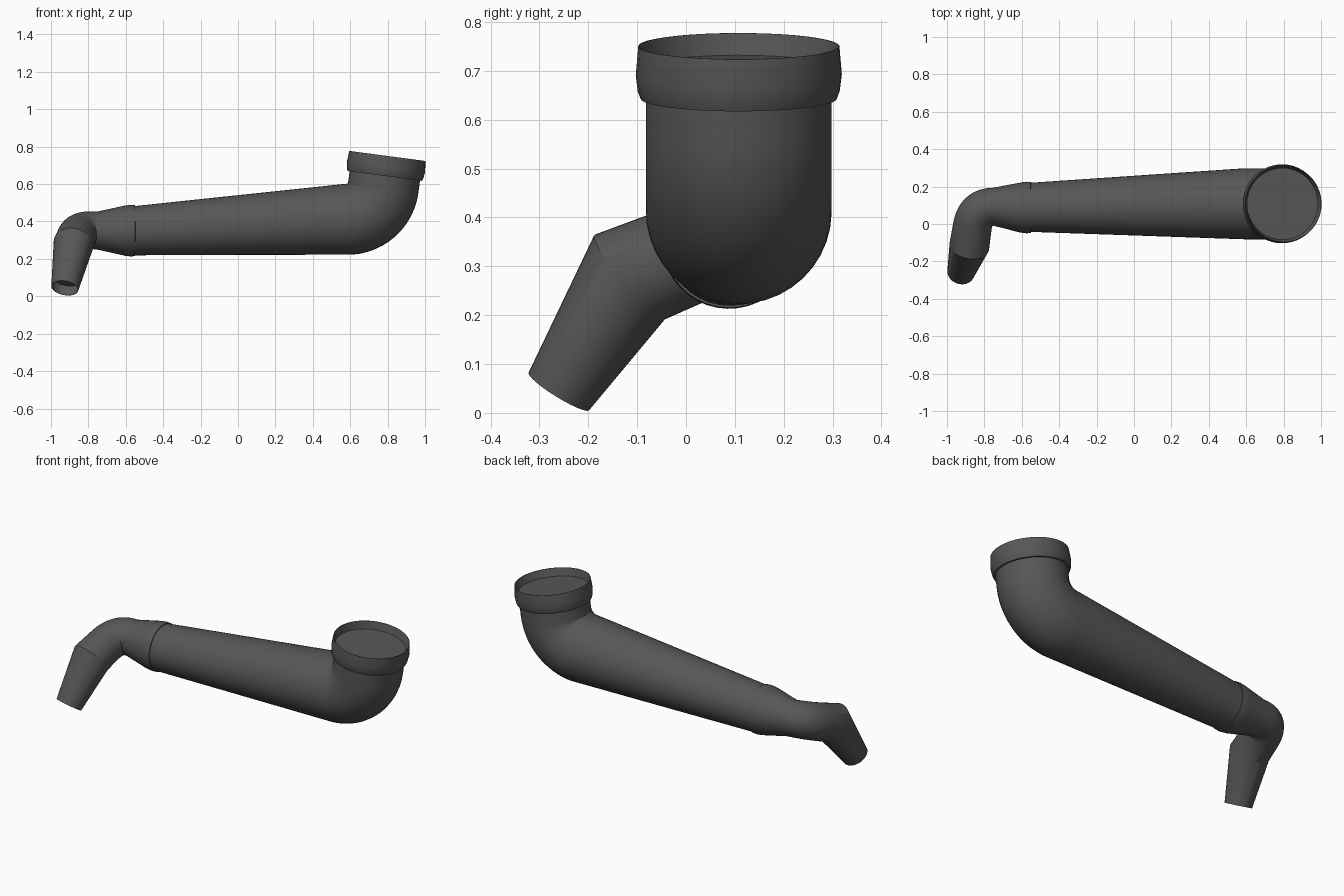
import bpy, bmesh, math
from mathutils import Vector

if "Cube" in bpy.data.objects:
    bpy.data.objects.remove(bpy.data.objects["Cube"])

SIDES = 40
mat = bpy.data.materials.new("dark_grey")
mat.diffuse_color = (0.095, 0.095, 0.095, 1)
mat.use_nodes = True
mat.node_tree.nodes["Principled BSDF"].inputs["Base Color"].default_value = mat.diffuse_color


def loft(name, rings, cap_start=False, cap_end=False):
    """Skin a list of rings of points into one object."""
    bm = bmesh.new()
    vr = [[bm.verts.new(p) for p in ring] for ring in rings]
    for a, b in zip(vr, vr[1:]):
        for i in range(SIDES):
            j = (i + 1) % SIDES
            bm.faces.new((a[i], a[j], b[j], b[i]))
    if cap_start:
        bm.faces.new(vr[0][::-1])
    if cap_end:
        bm.faces.new(vr[-1])
    me = bpy.data.meshes.new(name)
    bm.to_mesh(me)
    bm.free()
    me.materials.append(mat)
    ob = bpy.data.objects.new(name, me)
    bpy.context.collection.objects.link(ob)
    bpy.ops.object.select_all(action='DESELECT')
    ob.select_set(True)
    bpy.context.view_layer.objects.active = ob
    bpy.ops.object.shade_smooth_by_angle(angle=math.radians(25))
    return ob


def circle(c, u, w, r):
    return [c + r * (math.cos(t) * u + math.sin(t) * w)
            for t in (2 * math.pi * i / SIDES for i in range(SIDES))]


def frame(d):
    u = d.cross(Vector((0, 1, 0.3))).normalized()
    return u, d.cross(u)


def pipe(name, path, **caps):
    """Tube through (point, radius) pairs with mitred joints."""
    pts = [Vector(p) for p, r in path]
    dirs = [(b - a).normalized() for a, b in zip(pts, pts[1:])]
    u, w = frame(dirs[0])
    rings = []
    for k, (p, r) in enumerate(path):
        a = dirs[max(k - 1, 0)]
        b = dirs[min(k, len(dirs) - 1)]
        n = a + b
        rings.append([q - a * ((q - pts[k]).dot(n) / a.dot(n))
                      for q in circle(pts[k], u, w, r)])
        rot = a.rotation_difference(b)
        u, w = rot @ u, rot @ w
    return loft(name, rings, **caps)


def revolve(name, origin, d, profile, **caps):
    """Turn (distance, radius) pairs around an axis."""
    u, w = frame(d)
    return loft(name, [circle(origin + d * t, u, w, r) for t, r in profile], **caps)


# Long tapered shaft with the wide elbow, closed by a disc inside the rim
mouth = Vector((0.131, 0, 0.991)).normalized()
path = [((-0.56, 0.089, 0.35), 0.131)]
for i in range(13):
    t = math.radians(-87 + 79.5 * i / 12)
    path.append(((0.585 + 0.193 * math.cos(t), 0.108, 0.605 + 0.193 * math.sin(t)), 0.19))
elbow_end = Vector(path[-1][0])
path.append((tuple(elbow_end + mouth * 0.128), 0.19))
pipe("shaft", path, cap_end=True)

# Bulged collar around the wide mouth
revolve("mouth_rim", elbow_end, mouth,
        [(0.064, 0.188), (0.064, 0.201), (0.08, 0.207), (0.113, 0.211),
         (0.172, 0.206), (0.172, 0.204), (0.128, 0.192), (0.126, 0.188)])

# Small neck: collar, taper, tight bend, then a kinked spout
neck = [((-0.549, 0.0885, 0.351), 0.126), ((-0.551, 0.0885, 0.351), 0.136),
        ((-0.575, 0.088, 0.351), 0.138), ((-0.605, 0.088, 0.351), 0.134)]
start = Vector((-0.755, 0.092, 0.352))
corner = Vector((-0.848, 0.09, 0.359))
knee = Vector((-0.88, -0.115, 0.278))
tip = Vector((-0.926, -0.26, 0.044))
bend_end = corner.lerp(knee, 0.5)
for i in range(11):
    t = i / 10
    p = start.lerp(corner, t).lerp(corner.lerp(bend_end, t), t)
    neck.append((tuple(p), 0.101 + 0.003 * t))
neck += [(tuple(knee), 0.107), (tuple(tip), 0.073)]
pipe("neck_and_spout", neck, cap_start=True)

# Recessed inside of the spout tip
revolve("spout_inside", tip, (knee - tip).normalized(),
        [(0, 0.073), (0, 0.071), (0.06, 0.073)], cap_end=True)

# Make all faces point consistently outward
for ob in bpy.data.objects:
    bm = bmesh.new()
    bm.from_mesh(ob.data)
    if ob.name in ("shaft", "neck_and_spout", "mouth_rim"):
        bmesh.ops.recalc_face_normals(bm, faces=bm.faces)
    else:
        bmesh.ops.reverse_faces(bm, faces=bm.faces)
    bm.to_mesh(ob.data)
    bm.free()
